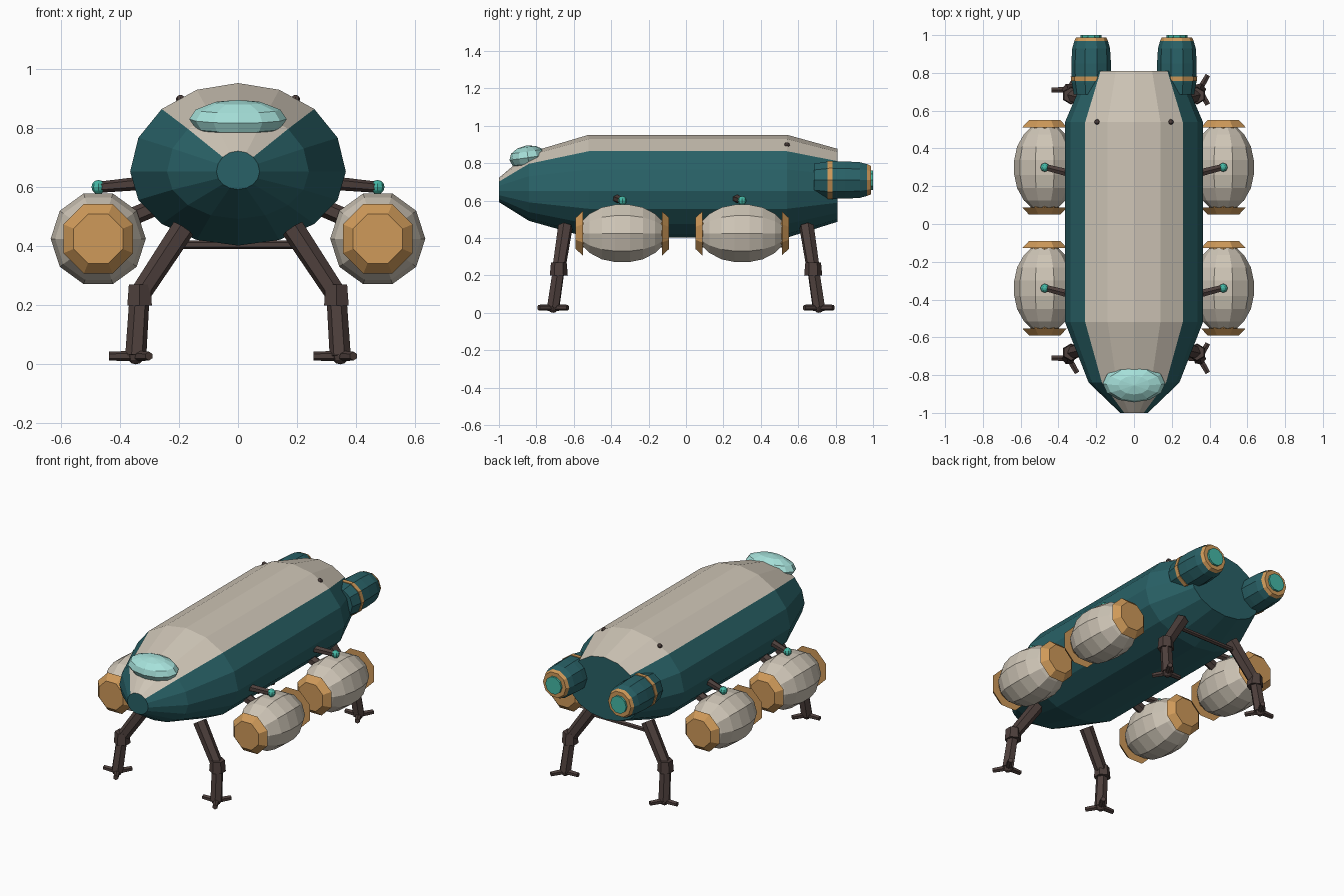
import bpy, bmesh
from math import sin, cos, pi, radians
from mathutils import Vector, Matrix

if "Cube" in bpy.data.objects:
    bpy.data.objects.remove(bpy.data.objects["Cube"])


def material(name, r, g, b):
    m = bpy.data.materials.new(name)
    m.diffuse_color = (r, g, b, 1)
    m.use_nodes = True
    m.node_tree.nodes["Principled BSDF"].inputs["Base Color"].default_value = m.diffuse_color
    return m


TEAL = material("teal", 0.022, 0.12, 0.135)
CREAM = material("cream", 0.62, 0.56, 0.47)
ORANGE = material("orange", 0.62, 0.32, 0.10)
BROWN = material("dark_brown", 0.075, 0.05, 0.045)
GLASS = material("glass", 0.38, 0.75, 0.70)
GLOW = material("glow", 0.06, 0.48, 0.38)


def finish(name, bm, *mats):
    bmesh.ops.recalc_face_normals(bm, faces=bm.faces[:])
    me = bpy.data.meshes.new(name)
    bm.to_mesh(me)
    bm.free()
    for m in mats:
        me.materials.append(m)
    ob = bpy.data.objects.new(name, me)
    bpy.context.collection.objects.link(ob)
    return ob


def loft(bm, rings, paint=None):
    """Skin a list of closed rings of points and cap both ends."""
    vs = [[bm.verts.new(p) for p in ring] for ring in rings]
    n = len(vs[0])
    for a, b in zip(vs, vs[1:]):
        for i in range(n):
            j = (i + 1) % n
            f = bm.faces.new((a[i], a[j], b[j], b[i]))
            if paint:
                f.material_index = paint(i)
    bm.faces.new(vs[0])
    bm.faces.new(vs[-1])


def turned(name, center, profile, sides, mat, offset=0.0):
    """Body turned around an axis parallel to y; profile is (y, radius)."""
    cx, cy, cz = center
    bm = bmesh.new()
    ang = [2 * pi * i / sides + offset for i in range(sides)]
    loft(bm, [[(cx + r * cos(a), cy + y, cz + r * sin(a)) for a in ang] for y, r in profile])
    return finish(name, bm, mat)


def rod(name, a, b, r1, r2=None, sides=6, mat=BROWN):
    a, b = Vector(a), Vector(b)
    d = b - a
    M = Matrix.Translation((a + b) / 2) @ d.to_track_quat('Z', 'Y').to_matrix().to_4x4()
    bm = bmesh.new()
    bmesh.ops.create_cone(bm, cap_ends=True, segments=sides, radius1=r1,
                          radius2=r1 if r2 is None else r2, depth=d.length, matrix=M)
    return finish(name, bm, mat)


def ball(name, c, size, mat, u=8, v=6, tilt=0.0):
    M = Matrix.Translation(c) @ Matrix.Rotation(tilt, 4, 'X') @ Matrix.Diagonal((*size, 1))
    bm = bmesh.new()
    bmesh.ops.create_uvsphere(bm, u_segments=u, v_segments=v, radius=1, matrix=M)
    return finish(name, bm, mat)


# Hull: (y, half width, height above and below the z = 0.65 axis), cream back panels
stations = [(-1.0, 0.073, 0.07, 0.06), (-0.84, 0.24, 0.205, 0.16), (-0.52, 0.365, 0.30, 0.25),
            (0.54, 0.365, 0.30, 0.25), (0.81, 0.25, 0.225, 0.165)]
rings = []
for y, w, up, dn in stations:
    ring = []
    for k in range(16):
        a = k * pi / 8
        ring.append((w * sin(a), y, 0.652 + (up if cos(a) > 0 else dn) * cos(a)))
    rings.append(ring)
bm = bmesh.new()
loft(bm, rings, lambda i: 1 if i in (0, 1, 14, 15) else 0)
finish("hull", bm, TEAL, CREAM)

# Cockpit canopy
ball("canopy", (0, -0.845, 0.83), (0.165, 0.1, 0.065), GLASS, 12, 6, radians(8))

pod_half = [(0.04, 0.161), (0.11, 0.146), (0.175, 0.11), (0.212, 0.072)]
pod_profile = [(-y, r) for y, r in reversed(pod_half)] + pod_half

for s, side in ((-1, "left"), (1, "right")):
    # Rear engines with bands, nozzle ring and glowing core
    c = (0.227 * s, 0, 0.71)
    turned(f"engine_{side}", c, [(0.685, 0.092), (0.75, 0.103), (0.85, 0.105), (0.93, 0.1),
                                 (0.972, 0.088)], 10, TEAL)
    turned(f"engine_band_{side}", c, [(0.757, 0.107), (0.782, 0.108)], 10, ORANGE)
    turned(f"engine_ring_{side}", c, [(0.968, 0.09), (0.988, 0.08)], 10, ORANGE)
    turned(f"engine_glow_{side}", c, [(0.98, 0.055), (1.0, 0.055)], 10, GLOW)

    # Small vents on the back
    ball(f"vent_{side}", (0.195 * s, 0.54, 0.897), (0.015, 0.015, 0.015), BROWN)

    for y, place in ((-0.34, "front"), (0.30, "rear")):
        # Cargo pods with end caps
        tag = f"{place}_{side}"
        pc = (0.473 * s, y, 0.425)
        turned(f"pod_{tag}", pc, pod_profile, 10, CREAM)
        for e, end in ((-1, "fore"), (1, "aft")):
            turned(f"pod_cap_{end}_{tag}", pc, [(e * 0.212, 0.128), (e * 0.25, 0.09)],
                   8, ORANGE, pi / 8)
            rod(f"pod_neck_{end}_{tag}", (pc[0], y + e * 0.18, 0.425),
                (pc[0], y + e * 0.22, 0.425), 0.075, sides=8, mat=ORANGE)
        # Sensor arm with a lamp, and the pod strut
        rod(f"arm_{tag}", (0.25 * s, y - 0.055, 0.62), (0.465 * s, y, 0.6), 0.025, 0.019)
        ball(f"lamp_{tag}", (0.472 * s, y, 0.6), (0.024, 0.024, 0.024), GLOW)
        rod(f"pod_strut_{tag}", (0.24 * s, y, 0.55), (0.45 * s, y, 0.46), 0.03)

    for t, place in ((-1, "front"), (1, "rear")):
        # Landing legs: thigh, knee, shin and three-toed foot
        tag = f"{place}_{side}"
        hip = Vector((0.185 * s, 0.645 * t, 0.46))
        knee = Vector((0.333 * s, 0.68 * t, 0.235))
        foot = Vector((0.346 * s, 0.71 * t, 0.028))
        rod(f"thigh_{tag}", hip, knee, 0.04, 0.036)
        rod(f"knee_{tag}", knee + Vector((0, 0, 0.035)), knee - Vector((0, 0, 0.035)),
            0.042, 0.048)
        rod(f"shin_{tag}", knee, foot, 0.034, 0.036)
        ball(f"ankle_{tag}", foot, (0.028, 0.028, 0.028), BROWN)
        for i, a in enumerate((pi / 3, pi, -pi / 3)):
            rod(f"toe_{i}_{tag}", foot, foot + Vector((cos(a), sin(a), 0)) * 0.09, 0.018, 0.015)

# Brace between the rear legs
rod("rear_leg_brace", (-0.2, 0.65, 0.405), (0.2, 0.65, 0.405), 0.014)
